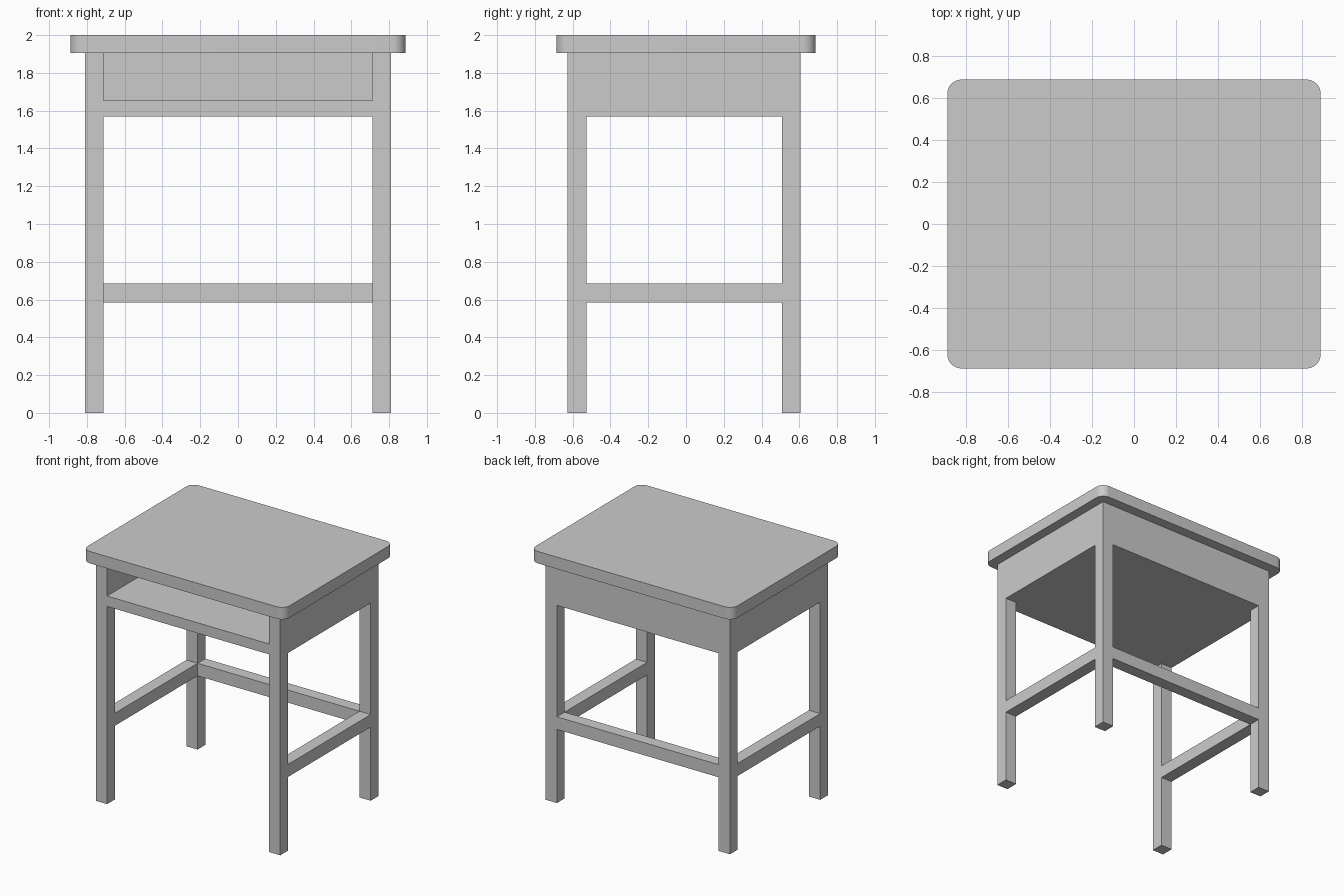
import bpy
import bmesh
import math

if "Cube" in bpy.data.objects:
    bpy.data.objects.remove(bpy.data.objects["Cube"])

X_OUT, X_IN = 0.81, 0.711          # leg outer / inner faces
Y_FRONT, Y_FRONT_IN = -0.627, -0.527
Y_BACK_IN, Y_BACK = 0.508, 0.605
Z_TOP = 1.905                      # underside of the desktop
Z_BOX, Z_SHELF = 1.57, 1.653       # compartment underside / floor
Z_RAIL = (0.585, 0.685)


def box(name, xs, ys, zs):
    """Axis-aligned box from (min, max) ranges."""
    bm = bmesh.new()
    bmesh.ops.create_cube(bm, size=1)
    for v in bm.verts:
        v.co = [r[0] if c < 0 else r[1] for c, r in zip(v.co, (xs, ys, zs))]
    mesh = bpy.data.meshes.new(name)
    bm.to_mesh(mesh)
    bm.free()
    obj = bpy.data.objects.new(name, mesh)
    bpy.context.collection.objects.link(obj)
    return obj


# Desktop with rounded vertical corners
top = box("desktop", (-0.887, 0.887), (-0.686, 0.686), (Z_TOP, 2.0))
bm = bmesh.new()
bm.from_mesh(top.data)
uprights = [e for e in bm.edges
            if abs(e.verts[0].co.z - e.verts[1].co.z) > 0.01]
bmesh.ops.bevel(bm, geom=uprights, offset=0.068, segments=10,
                profile=0.5, affect='EDGES')
bm.to_mesh(top.data)
bm.free()
bpy.context.view_layer.objects.active = top
top.select_set(True)
bpy.ops.object.shade_smooth_by_angle(angle=math.radians(30))

# Legs, side panels and side rails, one set per side
for side, xs in (("left", (-X_OUT, -X_IN)), ("right", (X_IN, X_OUT))):
    inner_y = (Y_FRONT_IN, Y_BACK_IN)
    box(f"front_leg_{side}", xs, (Y_FRONT, Y_FRONT_IN), (0, Z_TOP))
    box(f"back_leg_{side}", xs, (Y_BACK_IN, Y_BACK), (0, Z_TOP))
    box(f"side_panel_{side}", xs, inner_y, (Z_BOX, Z_TOP))
    box(f"side_rail_{side}", xs, inner_y, Z_RAIL)

# Back panel, back rail and the floor of the open compartment
inner_x = (-X_IN, X_IN)
box("back_panel", inner_x, (Y_BACK_IN, Y_BACK), (Z_BOX, Z_TOP))
box("back_rail", inner_x, (Y_BACK_IN, Y_BACK), Z_RAIL)
box("compartment_floor", inner_x, (Y_FRONT, Y_BACK_IN), (Z_BOX, Z_SHELF))
